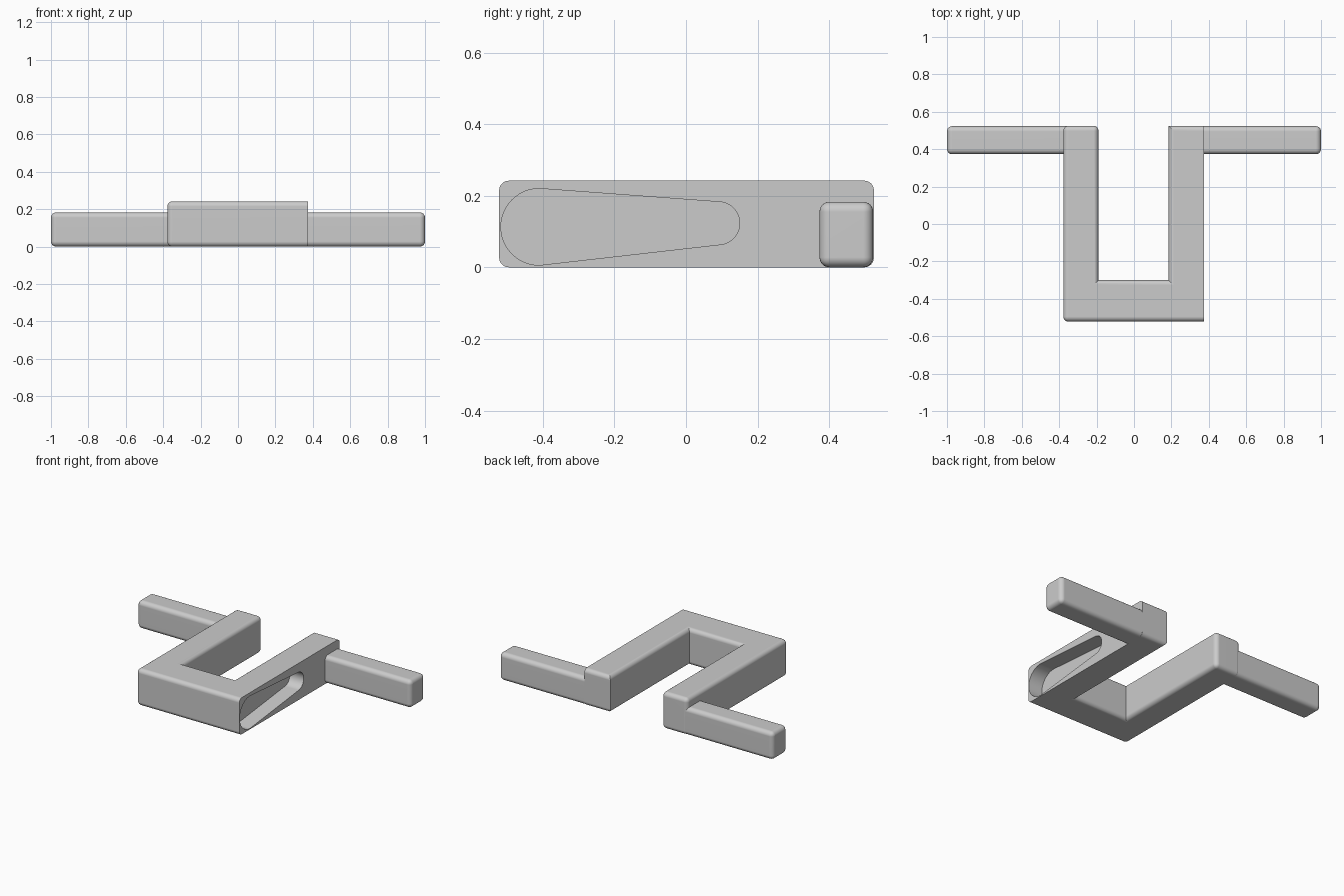
import bpy
import bmesh
import math
from mathutils import Vector

cube = bpy.data.objects.get("Cube")
if cube:
    bpy.data.objects.remove(cube, do_unlink=True)

# One plain grey for the whole model
grey = bpy.data.materials.new("plain grey")
grey.use_nodes = True
grey.diffuse_color = (0.6, 0.6, 0.6, 1)
grey.node_tree.nodes["Principled BSDF"].inputs["Base Color"].default_value = (0.6, 0.6, 0.6, 1)


def make_prism(name, outline, direction, keep_edge=None, radius=0.03):
    """Extrude an outline and round the edges accepted by keep_edge."""
    bm = bmesh.new()
    face = bm.faces.new([bm.verts.new(p) for p in outline])
    result = bmesh.ops.extrude_face_region(bm, geom=[face])
    moved = [g for g in result["geom"] if isinstance(g, bmesh.types.BMVert)]
    bmesh.ops.translate(bm, verts=moved, vec=direction)
    bmesh.ops.recalc_face_normals(bm, faces=bm.faces)
    if keep_edge:
        edges = [e for e in bm.edges if keep_edge(e)]
        bmesh.ops.bevel(bm, geom=edges, offset=radius, segments=6,
                        profile=0.5, affect="EDGES", clamp_overlap=True)
    mesh = bpy.data.meshes.new(name)
    bm.to_mesh(mesh)
    bm.free()
    mesh.materials.append(grey)
    obj = bpy.data.objects.new(name, mesh)
    bpy.context.collection.objects.link(obj)
    return obj


def activate(obj):
    bpy.ops.object.select_all(action="DESELECT")
    obj.select_set(True)
    bpy.context.view_layer.objects.active = obj


def smooth(obj):
    activate(obj)
    bpy.ops.object.shade_smooth_by_angle(angle=math.radians(30))
    normals = obj.modifiers.new("flat_face_normals", "WEIGHTED_NORMAL")
    normals.keep_sharp = True


# U-shaped body, with its +x side left sharp and flat
left, right, front, back = -0.378, 0.375, -0.522, 0.525
inner_left, inner_right, inner_front, height = -0.19, 0.185, -0.30, 0.242


def body_edge(e):
    a, b = (v.co for v in e.verts)
    on_flat_side = min(a.x, b.x) > right - 0.001
    upright = abs(a.z - b.z) > 0.1
    sharp_upright = upright and (a.y < back - 0.01 and a.y > front + 0.01
                                 or a.x > 0)
    return not on_flat_side and not sharp_upright


outline = [(left, front), (right, front), (right, back), (inner_right, back),
           (inner_right, inner_front), (inner_left, inner_front),
           (inner_left, back), (left, back)]
body = make_prism("u_body", [(x, y, 0) for x, y in outline],
                  Vector((0, 0, height)), body_edge, 0.027)

# Tapered slot recessed into the flat side
depth = 0.1
slot = []
for cy, cz, r, start in ((0.09, 0.123, 0.06, -90), (-0.41, 0.113, 0.107, 90)):
    for i in range(25):
        a = math.radians(start + i * 180 / 24)
        slot.append((right - depth, cy + r * math.cos(a), cz + r * math.sin(a)))
cutter = make_prism("slot_cutter", slot, Vector((depth + 0.1, 0, 0)))
cutter.hide_render = True
cut = body.modifiers.new("slot", "BOOLEAN")
cut.operation = "DIFFERENCE"
cut.solver = "EXACT"
cut.object = cutter
activate(body)
bpy.ops.object.modifier_apply(modifier="slot")
bpy.data.objects.remove(cutter, do_unlink=True)
smooth(body)

# Side arms reaching out from the back ends, slightly sunk into the body
for name, side, root in (("left_arm", 1, right), ("right_arm", -1, -left)):
    root -= 0.05
    base = [(side * x, y, 0) for x, y in
            ((root, 0.373), (1, 0.373), (1, 0.523), (root, 0.523))]

    def arm_edge(e, side=side):
        return max(v.co.x * side for v in e.verts) > 0.9

    arm = make_prism(name, base, Vector((0, 0, 0.183)), arm_edge, 0.028)
    smooth(arm)
